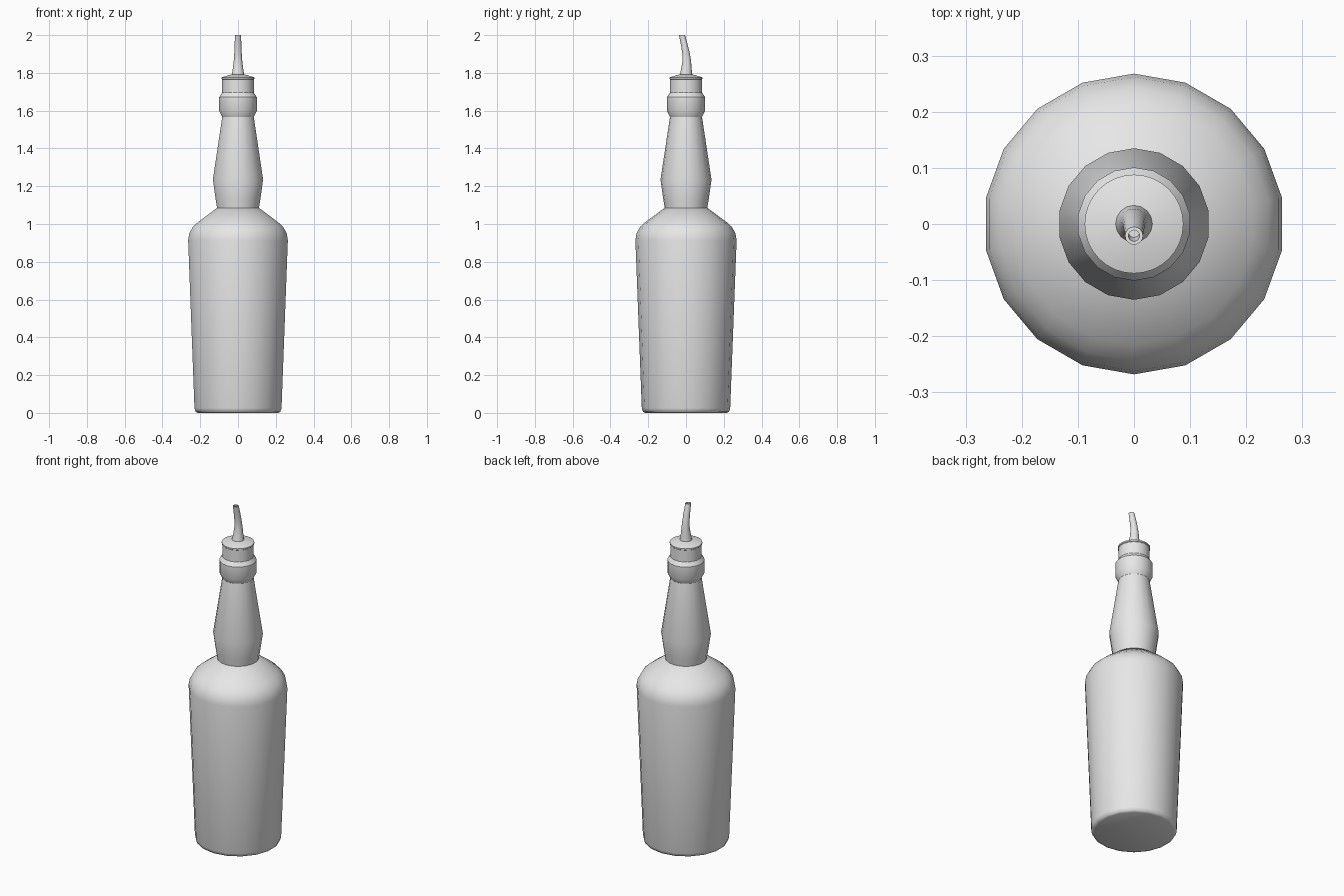
import bpy, bmesh, math

cube = bpy.data.objects.get("Cube")
if cube:
    bpy.data.objects.remove(cube, do_unlink=True)

grey = bpy.data.materials.new("light_grey")
grey.use_nodes = True
grey.diffuse_color = (0.8, 0.8, 0.8, 1)
grey.node_tree.nodes["Principled BSDF"].inputs["Base Color"].default_value = (0.8, 0.8, 0.8, 1)


def lathe(name, profile, sides, angle):
    """Stack rings of (radius, height, y shift) from bottom to top, capping both ends."""
    bm = bmesh.new()
    rings = []
    for r, z, shift in profile:
        ring = []
        for i in range(sides):
            a = math.pi / 2 + math.tau * i / sides
            ring.append(bm.verts.new((r * math.cos(a), r * math.sin(a) + shift, z)))
        rings.append(ring)
    for low, high in zip(rings, rings[1:]):
        for i in range(sides):
            j = (i + 1) % sides
            bm.faces.new((low[i], low[j], high[j], high[i]))
    bm.faces.new(rings[0][::-1])
    bm.faces.new(rings[-1])
    mesh = bpy.data.meshes.new(name)
    bm.to_mesh(mesh)
    bm.free()
    mesh.materials.append(grey)
    obj = bpy.data.objects.new(name, mesh)
    bpy.context.collection.objects.link(obj)
    bpy.ops.object.select_all(action="DESELECT")
    obj.select_set(True)
    bpy.context.view_layer.objects.active = obj
    bpy.ops.object.shade_smooth_by_angle(angle=math.radians(angle))
    return obj


def straight(points):
    return [(r, z, 0) for r, z in points]


# Tapered body with rounded foot and sloping shoulder
lathe("bottle_body", straight([
    (0.215, 0), (0.228, 0.006), (0.234, 0.025), (0.268, 0.915),
    (0.262, 0.95), (0.243, 0.985), (0.215, 1.01), (0.111, 1.087)]), 18, 60)

# Bulged neck with a raised collar and straight lip
lathe("bottle_neck", straight([
    (0.112, 1.08), (0.12, 1.13), (0.135, 1.235), (0.085, 1.566), (0.101, 1.598),
    (0.101, 1.672), (0.085, 1.695), (0.085, 1.767)]), 18, 29)

# Thin stopper disc with a shallow cone on top
lathe("stopper", straight([
    (0.083, 1.764), (0.088, 1.768), (0.088, 1.776), (0.034, 1.792)]), 32, 30)

# Curved pouring spout with a hollow tip
lathe("pour_spout", [
    (0.034, 1.785, 0), (0.028, 1.82, 0.002), (0.023, 1.86, 0.004),
    (0.020, 1.90, 0.001), (0.018, 1.95, -0.009), (0.016, 2.0, -0.021),
    (0.010, 2.0, -0.021), (0.010, 1.97, -0.014)], 16, 40)
